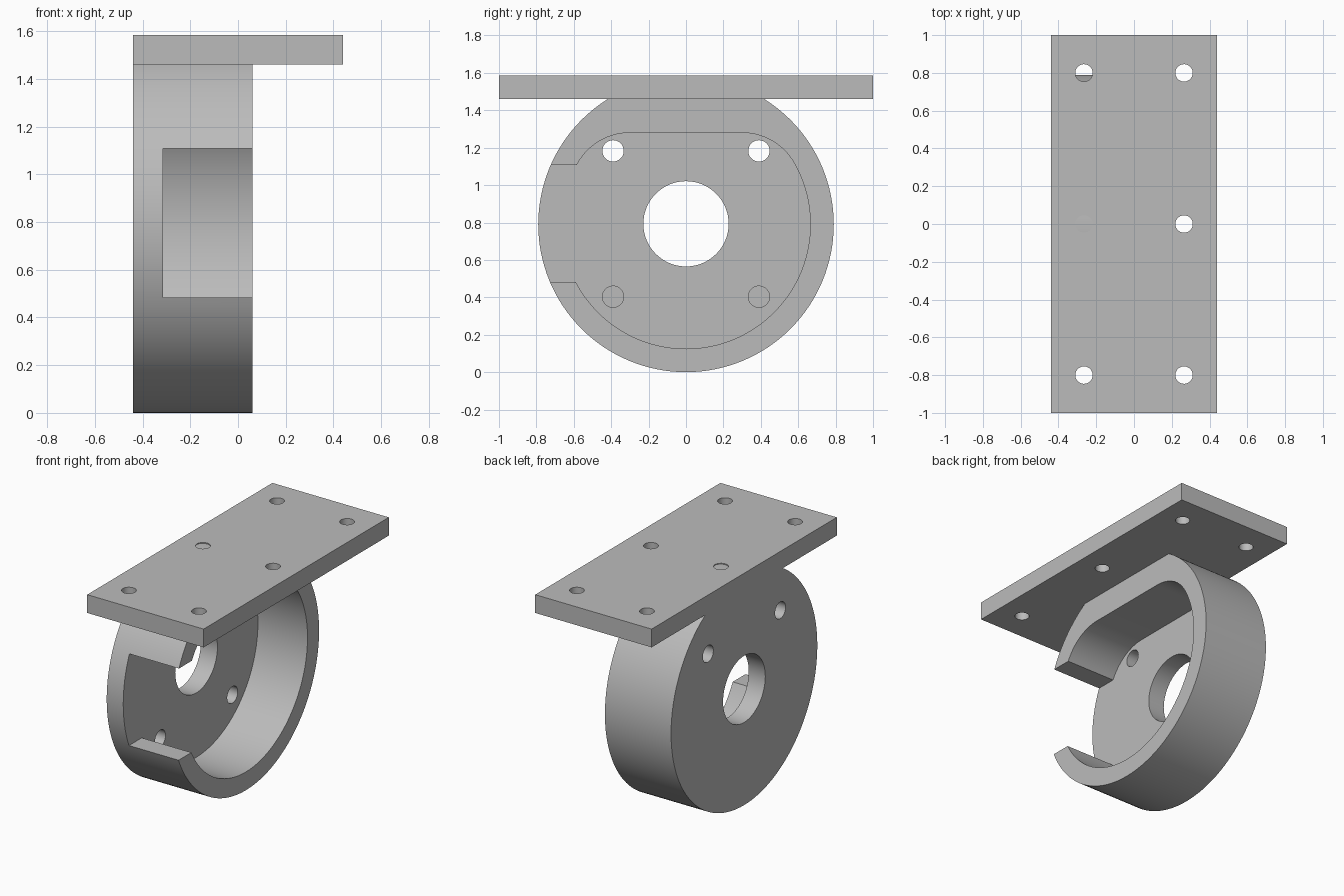
import bpy
import bmesh
from math import cos, sin, radians, degrees, atan2, asin

cube = bpy.data.objects.get("Cube")
if cube:
    bpy.data.objects.remove(cube, do_unlink=True)

# Main dimensions
R = 0.79            # cup outer radius, also its centre height
WALL = 0.125        # wall, floor and plate thickness
R_IN = R - WALL
BACK, RIM = -0.44, 0.06
FLOOR = BACK + WALL
TOP = 1.585

grey = bpy.data.materials.new("plain_grey")
grey.use_nodes = True
colour = (0.5, 0.5, 0.5, 1)
grey.diffuse_color = colour
grey.node_tree.nodes["Principled BSDF"].inputs["Base Color"].default_value = colour


def arc(ca, cb, r, start, end, n):
    """Points along an arc, angles in degrees."""
    angles = [radians(start + (end - start) * i / n) for i in range(n + 1)]
    return [(ca + r * cos(t), cb + r * sin(t)) for t in angles]


def circle(ca, cb, r, n=48):
    return arc(ca, cb, r, 0, 360, n)[:-1]


def prism(name, profile, low, high, axis):
    """Extrude a closed profile along x (profile in y, z) or z (profile in x, y)."""
    def place(p, d):
        return (d, *p) if axis == "x" else (*p, d)
    bm = bmesh.new()
    face = bm.faces.new([bm.verts.new(place(p, low)) for p in profile])
    new = bmesh.ops.extrude_face_region(bm, geom=[face])["geom"]
    shift = place((0, 0), high - low)
    bmesh.ops.translate(bm, vec=shift, verts=[v for v in new if isinstance(v, bmesh.types.BMVert)])
    bmesh.ops.recalc_face_normals(bm, faces=bm.faces)
    mesh = bpy.data.meshes.new(name)
    bm.to_mesh(mesh)
    bm.free()
    mesh.materials.append(grey)
    obj = bpy.data.objects.new(name, mesh)
    bpy.context.collection.objects.link(obj)
    return obj


def activate(obj):
    bpy.ops.object.select_all(action="DESELECT")
    obj.select_set(True)
    bpy.context.view_layer.objects.active = obj


def cut(obj, cutter):
    """Subtract the cutter and discard it."""
    cutter.hide_render = True
    activate(obj)
    mod = obj.modifiers.new("cut", "BOOLEAN")
    mod.operation = "DIFFERENCE"
    mod.solver = "EXACT"
    mod.object = cutter
    bpy.ops.object.modifier_apply(modifier=mod.name)
    bpy.data.objects.remove(cutter, do_unlink=True)


# Round cup, open towards +x
cup = prism("cup", circle(0, R, R, 128), BACK, RIM, "x")

# Pocket: round with a filleted flat at the top and a gap through the front wall
FLAT, HALF, FILLET = 1.28, 0.3, 0.32
GAP_LOW, GAP_HIGH = 0.483, 1.108
fz = FLAT - FILLET
tangent = degrees(atan2(fz - R, HALF))
gap_a = 180 + degrees(asin((R - GAP_LOW) / R_IN))
gap_b = 180 - degrees(asin((GAP_HIGH - R) / R_IN))
pocket = [(-1, GAP_LOW)]
pocket += arc(0, R, R_IN, gap_a, 360 + tangent, 64)
pocket += arc(HALF, fz, FILLET, tangent, 90, 14)[1:]
pocket += arc(-HALF, fz, FILLET, 90, 180 - tangent, 14)
pocket += [(-R_IN * cos(radians(180 - gap_b)), GAP_HIGH), (-1, GAP_HIGH)]
cut(cup, prism("pocket_cutter", pocket, FLOOR, 0.3, "x"))

# Centre opening and screw holes: upper pair goes through, lower pair is blind
cut(cup, prism("centre_cutter", circle(0, R + 0.003, 0.228, 64), -0.6, -0.2, "x"))
for y in (-0.39, 0.39):
    for z, start in ((R + 0.393, -0.6), (R - 0.387, BACK + 0.01)):
        cut(cup, prism("screw_cutter", circle(y, z, 0.057), start, FLOOR + 0.02, "x"))

# Mounting plate with six holes
plate = prism("mounting_plate", [(-0.44, -1), (0.44, -1), (0.44, 1), (-0.44, 1)],
              TOP - WALL, TOP, "z")
for x in (-0.265, 0.265):
    for y in (-0.8, 0, 0.8):
        cut(plate, prism("plate_cutter", circle(x, y, 0.046), 1.3, 1.7, "z"))

for obj in (cup, plate):
    activate(obj)
    bpy.ops.object.shade_smooth_by_angle(angle=radians(20))
